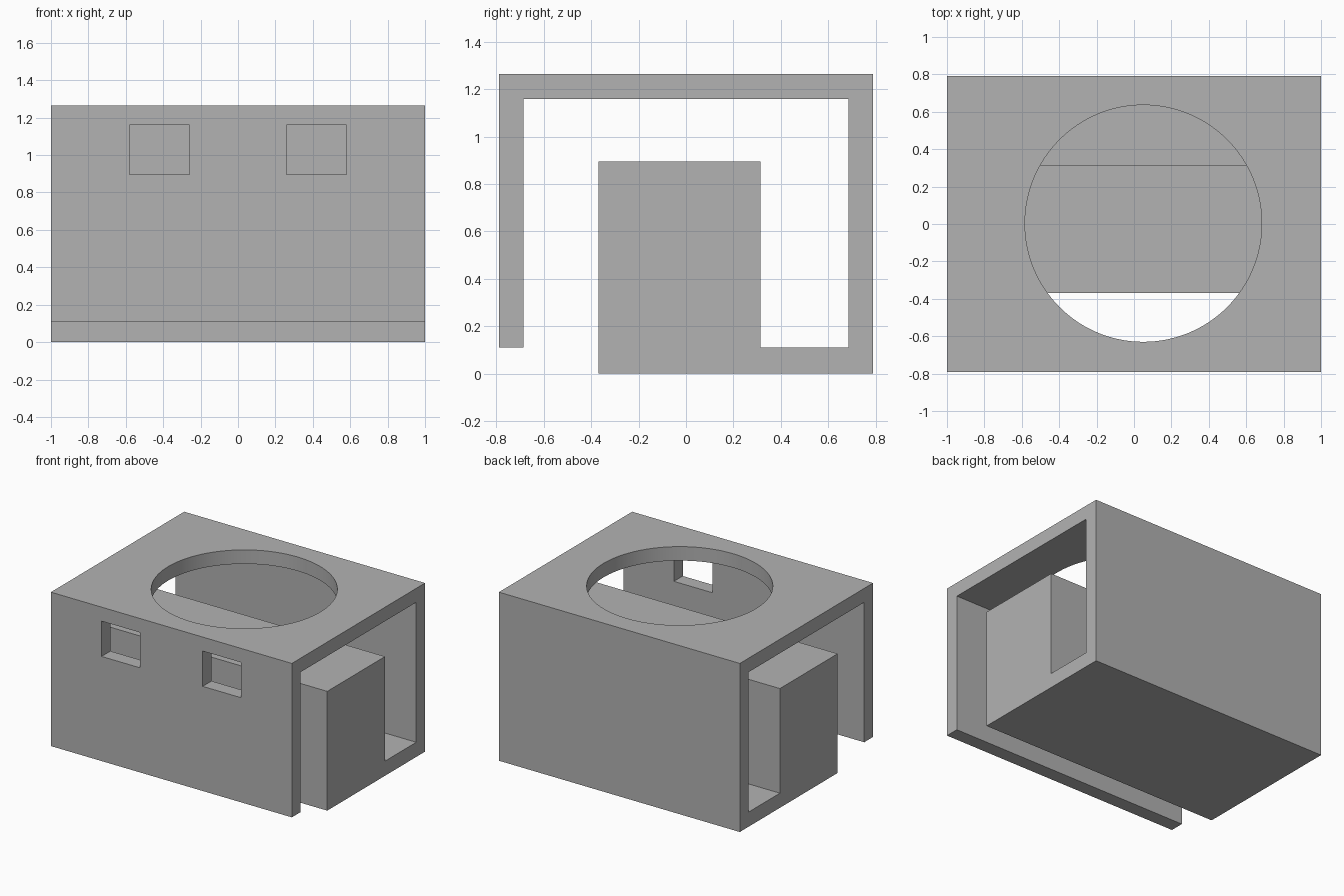
import bpy
import bmesh
import math

cube = bpy.data.objects.get("Cube")
if cube:
    bpy.data.objects.remove(cube, do_unlink=True)

grey = bpy.data.materials.new("mid_grey")
grey.use_nodes = True
colour = (0.448, 0.448, 0.448, 1.0)
grey.diffuse_color = colour
grey.node_tree.nodes["Principled BSDF"].inputs["Base Color"].default_value = colour

HALF_X, HALF_Y, TOP = 1.0, 0.79, 1.265
INNER_Y, WALL_BASE, CEILING = 0.685, 0.11, 1.16
BLOCK_FRONT, BLOCK_BACK, BLOCK_TOP = -0.37, 0.315, 0.895


def finish(name, bm):
    bmesh.ops.recalc_face_normals(bm, faces=bm.faces[:])
    mesh = bpy.data.meshes.new(name)
    bm.to_mesh(mesh)
    bm.free()
    mesh.materials.append(grey)
    obj = bpy.data.objects.new(name, mesh)
    bpy.context.collection.objects.link(obj)
    return obj


def extrude_outline(name, points, offset):
    bm = bmesh.new()
    face = bm.faces.new([bm.verts.new(p) for p in points])
    grown = bmesh.ops.extrude_face_region(bm, geom=[face])
    verts = [v for v in grown["geom"] if isinstance(v, bmesh.types.BMVert)]
    bmesh.ops.translate(bm, vec=offset, verts=verts)
    return finish(name, bm)


def cut(target, cutter):
    cutter.hide_render = True
    mod = target.modifiers.new("cut", 'BOOLEAN')
    mod.operation = 'DIFFERENCE'
    mod.solver = 'EXACT'
    mod.object = cutter
    bpy.context.view_layer.objects.active = target
    bpy.ops.object.modifier_apply(modifier=mod.name)
    bpy.data.objects.remove(cutter, do_unlink=True)


# Hooked shell: front wall, roof, back wall, floor and solid inner block
profile = [
    (-HALF_Y, WALL_BASE), (-HALF_Y, TOP), (HALF_Y, TOP), (HALF_Y, 0),
    (BLOCK_FRONT, 0), (BLOCK_FRONT, BLOCK_TOP), (BLOCK_BACK, BLOCK_TOP),
    (BLOCK_BACK, WALL_BASE), (INNER_Y, WALL_BASE), (INNER_Y, CEILING),
    (-INNER_Y, CEILING), (-INNER_Y, WALL_BASE),
]
shell = extrude_outline("housing_shell", [(-HALF_X, y, z) for y, z in profile],
                        (2 * HALF_X, 0, 0))

# Round roof opening
steps = 128
ring = [(0.05 + 0.633 * math.cos(math.tau * i / steps),
         0.003 + 0.633 * math.sin(math.tau * i / steps), 1.0)
        for i in range(steps)]
cut(shell, extrude_outline("roof_hole_cutter", ring, (0, 0, 0.5)))

# Pair of front windows, reaching up to the ceiling
for side in (-1, 1):
    x0, x1 = sorted((side * 0.26, side * 0.58))
    corners = [(x0, -0.9, BLOCK_TOP), (x1, -0.9, BLOCK_TOP),
               (x1, -0.9, CEILING), (x0, -0.9, CEILING)]
    cut(shell, extrude_outline("window_cutter", corners, (0, 0.3, 0)))

# Smooth round opening with crisp edges elsewhere
bpy.ops.object.select_all(action='DESELECT')
shell.select_set(True)
bpy.context.view_layer.objects.active = shell
bpy.ops.object.shade_smooth_by_angle(angle=math.radians(30))
